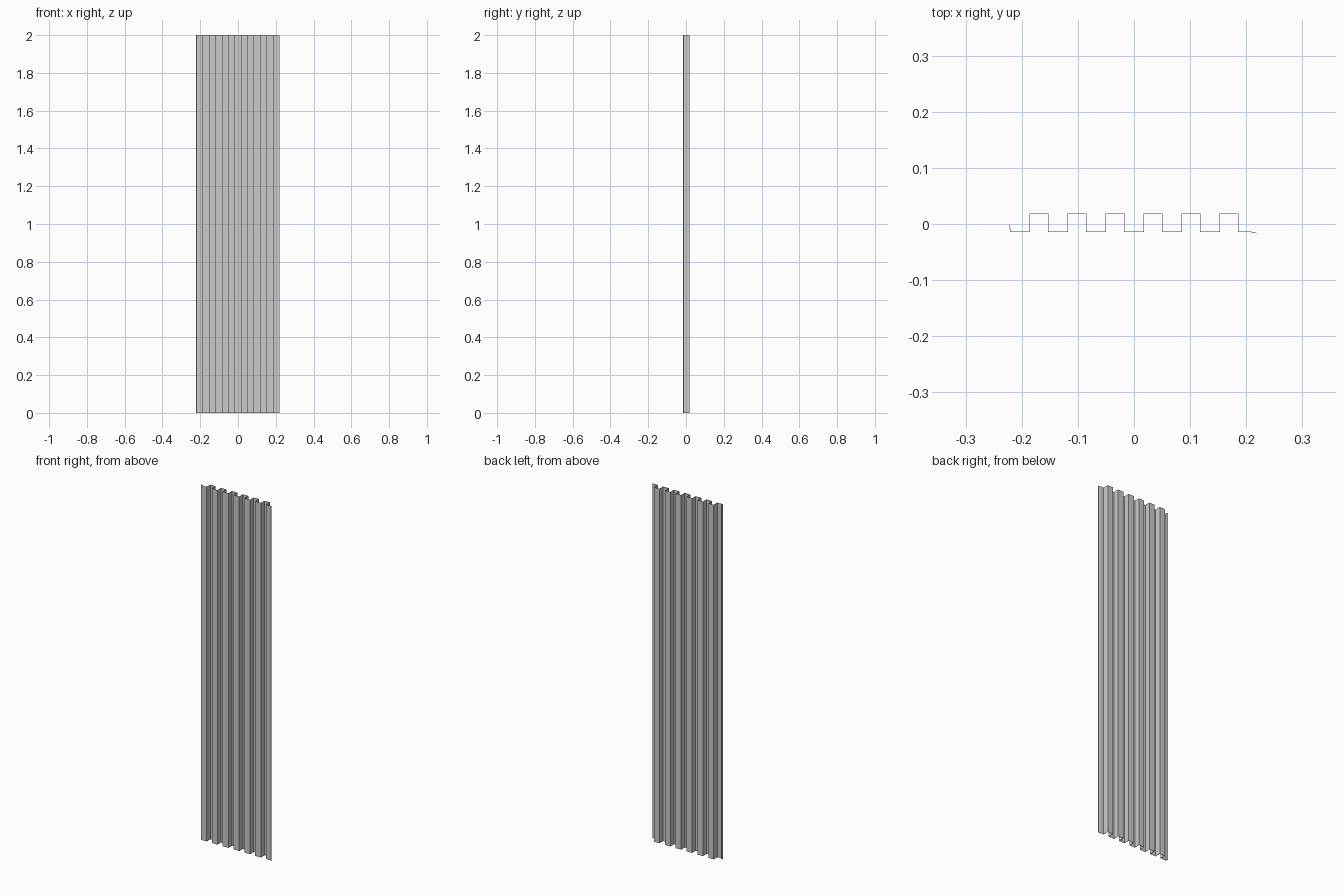
import bpy, bmesh

if "Cube" in bpy.data.objects:
    bpy.data.objects.remove(bpy.data.objects["Cube"])

HEIGHT = 2.0
LOW, HIGH = -0.014, 0.0185      # valley and crest depth
PITCH, CREST = 0.0678, 0.033    # rib spacing and crest width
START = -0.186                  # left side of first rib

# Cross-section: left lip, six square ribs, bent right flange
profile = [(-0.2215, -0.001), (-0.2205, LOW)]
for i in range(6):
    a = START + i * PITCH
    b = a + CREST
    profile += [(a, LOW), (a, HIGH), (b, HIGH), (b, LOW)]
profile += [(0.208, LOW), (0.2195, -0.0165)]

# Extrude the cross-section upward
bm = bmesh.new()
bottom = [bm.verts.new((x, y, 0)) for x, y in profile]
top = [bm.verts.new((x, y, HEIGHT)) for x, y in profile]
for i in range(len(profile) - 1):
    bm.faces.new((bottom[i], bottom[i + 1], top[i + 1], top[i]))
mesh = bpy.data.meshes.new("corrugated_sheet")
bm.to_mesh(mesh)
bm.free()
sheet = bpy.data.objects.new("corrugated_sheet", mesh)
bpy.context.collection.objects.link(sheet)

# Thin sheet metal thickness
solid = sheet.modifiers.new("thickness", "SOLIDIFY")
solid.thickness = 0.001
solid.offset = 0
solid.use_even_offset = True
